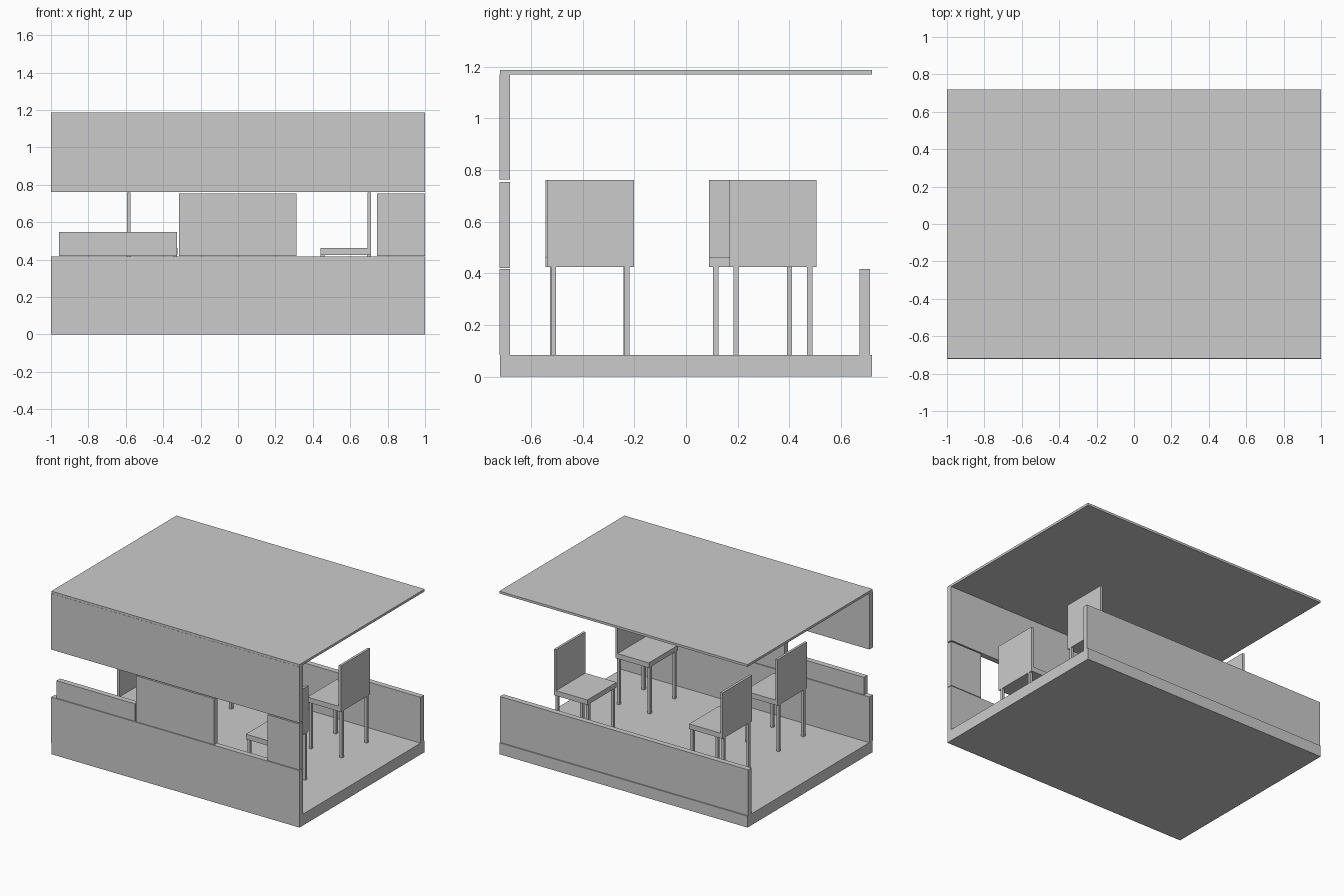
import bpy

if "Cube" in bpy.data.objects:
    bpy.data.objects.remove(bpy.data.objects["Cube"])


def box(name, x, y, z):
    """Axis-aligned box from (min, max) pairs."""
    bpy.ops.mesh.primitive_cube_add(
        size=1, location=[(a + b) / 2 for a, b in (x, y, z)])
    ob = bpy.context.object
    ob.name = name
    ob.scale = [b - a for a, b in (x, y, z)]
    bpy.ops.object.transform_apply(location=False, rotation=False, scale=True)
    return ob


FULL = (-1, 1)
DEPTH = (-0.72, 0.72)
FRONT = (-0.721, -0.681)
FLOOR_TOP = 0.083

# Floor slab and flat roof
box("floor", FULL, DEPTH, (0, FLOOR_TOP))
box("roof", FULL, DEPTH, (1.17, 1.187))

# Front wall bands, and the low back wall
box("front_wall_lower", FULL, FRONT, (FLOOR_TOP, 0.416))
box("front_wall_upper", FULL, FRONT, (0.762, 1.17))
box("back_wall", FULL, (0.672, 0.712), (FLOOR_TOP, 0.417))

# Panels between the front wall bands
box("front_panel_left", (-0.957, -0.325), FRONT, (0.42, 0.547))
box("front_panel_middle", (-0.316, 0.313), FRONT, (0.42, 0.754))
box("front_panel_right", (0.742, 1), FRONT, (0.42, 0.754))


def chair(label, back_x, y0, facing):
    """Chair with its backrest plane at back_x, facing +x (1) or -x (-1)."""
    def span(a, b):
        return tuple(sorted((back_x + facing * a, back_x + facing * b)))
    d, w, leg, inset = 0.27, 0.337, 0.02, 0.016
    box(label + "_seat", span(0, d), (y0, y0 + w), (0.425, 0.462))
    box(label + "_backrest", span(0, 0.018), (y0, y0 + w), (0.425, 0.76))
    for i, a in enumerate((0.001, d - leg - 0.001)):
        for j, b in enumerate((inset, w - inset - leg)):
            box(f"{label}_leg_{i}{j}", span(a, a + leg),
                (y0 + b, y0 + b + leg), (FLOOR_TOP, 0.425))


# Two chairs on each side, facing the middle
chair("left_front_chair", -0.594, -0.543, 1)
chair("left_back_chair", -0.594, 0.089, 1)
chair("right_front_chair", 0.711, -0.539, -1)
chair("right_back_chair", 0.711, 0.168, -1)
